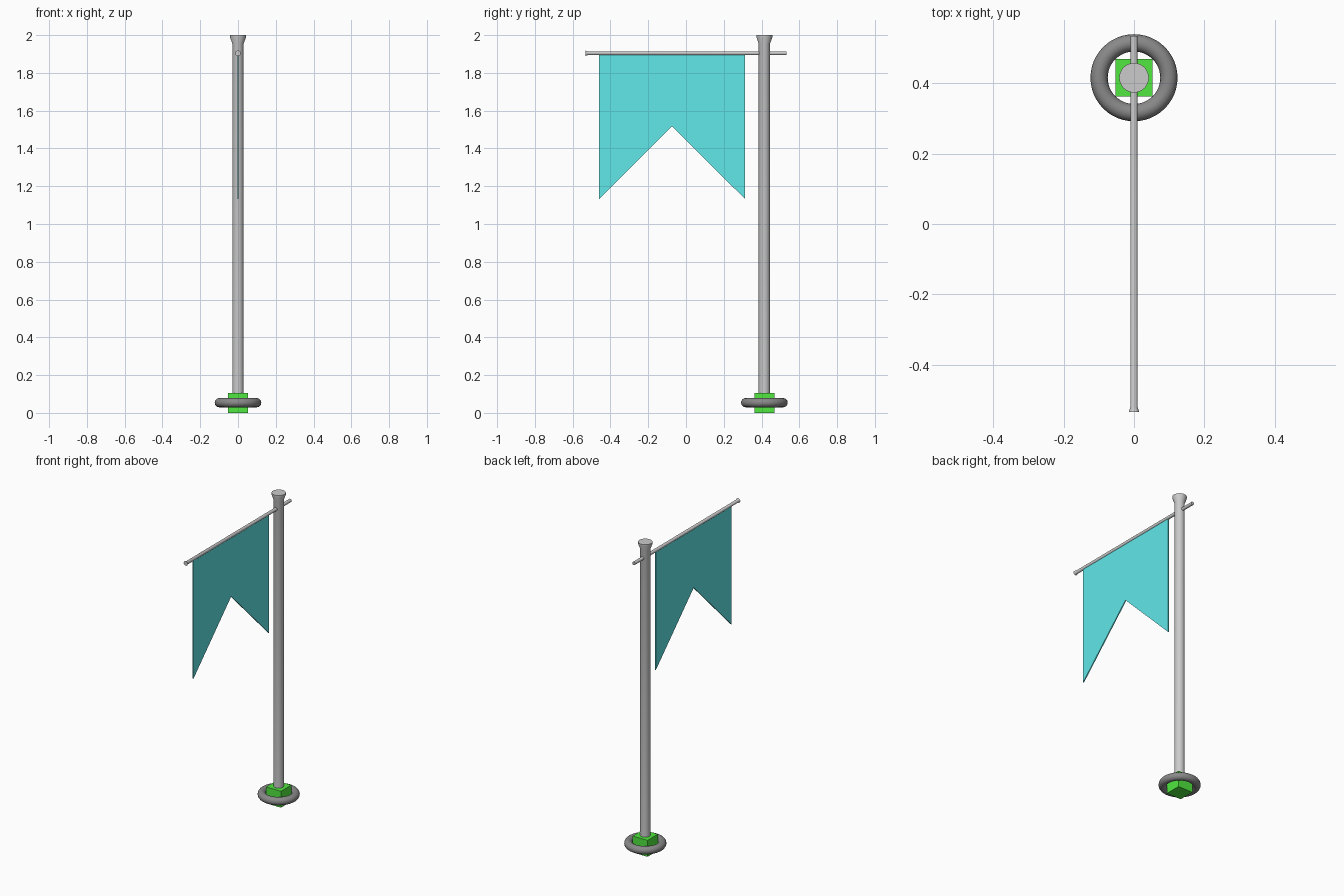
import bpy, bmesh, math
from mathutils import Matrix

if "Cube" in bpy.data.objects:
    bpy.data.objects.remove(bpy.data.objects["Cube"])

POLE_Y = 0.415


def paint(ob, name, rgb):
    mat = bpy.data.materials.new(name)
    mat.diffuse_color = (*rgb, 1)
    mat.use_nodes = True
    mat.node_tree.nodes["Principled BSDF"].inputs["Base Color"].default_value = mat.diffuse_color
    ob.data.materials.append(mat)


def smooth(ob):
    bpy.ops.object.select_all(action='DESELECT')
    ob.select_set(True)
    bpy.context.view_layer.objects.active = ob
    bpy.ops.object.shade_smooth_by_angle(angle=math.radians(25))


def bm_object(name, bm):
    bmesh.ops.recalc_face_normals(bm, faces=bm.faces)
    mesh = bpy.data.meshes.new(name)
    bm.to_mesh(mesh)
    bm.free()
    ob = bpy.data.objects.new(name, mesh)
    bpy.context.collection.objects.link(ob)
    return ob


def turned(name, profile, segments=32):
    """Capped solid of revolution about z from (radius, z) points."""
    bm = bmesh.new()
    rings = [[bm.verts.new((r * math.cos(2 * math.pi * i / segments),
                            r * math.sin(2 * math.pi * i / segments), z))
              for i in range(segments)] for r, z in profile]
    for a, b in zip(rings, rings[1:]):
        for i in range(segments):
            j = (i + 1) % segments
            bm.faces.new((a[i], a[j], b[j], b[i]))
    bm.faces.new(rings[0])
    bm.faces.new(rings[-1])
    ob = bm_object(name, bm)
    smooth(ob)
    return ob


# Upright pole with flared top
pole = turned("pole", [(0.03, 0.055), (0.03, 1.955), (0.042, 1.988), (0.042, 2.0)])
pole.location.y = POLE_Y

# Horizontal rod with flared free end, pointing to -y
rod = turned("crossbar", [(0.0105, -0.533), (0.0105, 0.52), (0.0145, 0.533)])
rod.data.transform(Matrix.Rotation(math.radians(90), 4, 'X'))
rod.location.z = 1.904

# Square foot block
bpy.ops.mesh.primitive_cube_add(size=0.106, location=(0, POLE_Y, 0.053))
foot = bpy.context.object
foot.name = "foot_block"
paint(foot, "green", (0.08, 0.8, 0.05))

# Ring around the foot
bpy.ops.mesh.primitive_torus_add(location=(0, POLE_Y, 0.054), major_radius=0.099,
                                 minor_radius=0.0245, major_segments=48, minor_segments=16)
ring = bpy.context.object
ring.name = "foot_ring"
smooth(ring)
paint(ring, "dark_grey", (0.25, 0.25, 0.25))

# Swallow-tailed banner
T = 0.0035
bm = bmesh.new()
outline = [(-0.46, 1.9), (-0.46, 1.132), (-0.074, 1.517), (0.313, 1.132), (0.313, 1.9)]
face = bm.faces.new([bm.verts.new((-T, y, z)) for y, z in outline])
extruded = bmesh.ops.extrude_face_region(bm, geom=[face])["geom"]
bmesh.ops.translate(bm, vec=(2 * T, 0, 0),
                    verts=[v for v in extruded if isinstance(v, bmesh.types.BMVert)])
banner = bm_object("banner", bm)
paint(banner, "cyan", (0.12, 0.8, 0.81))
